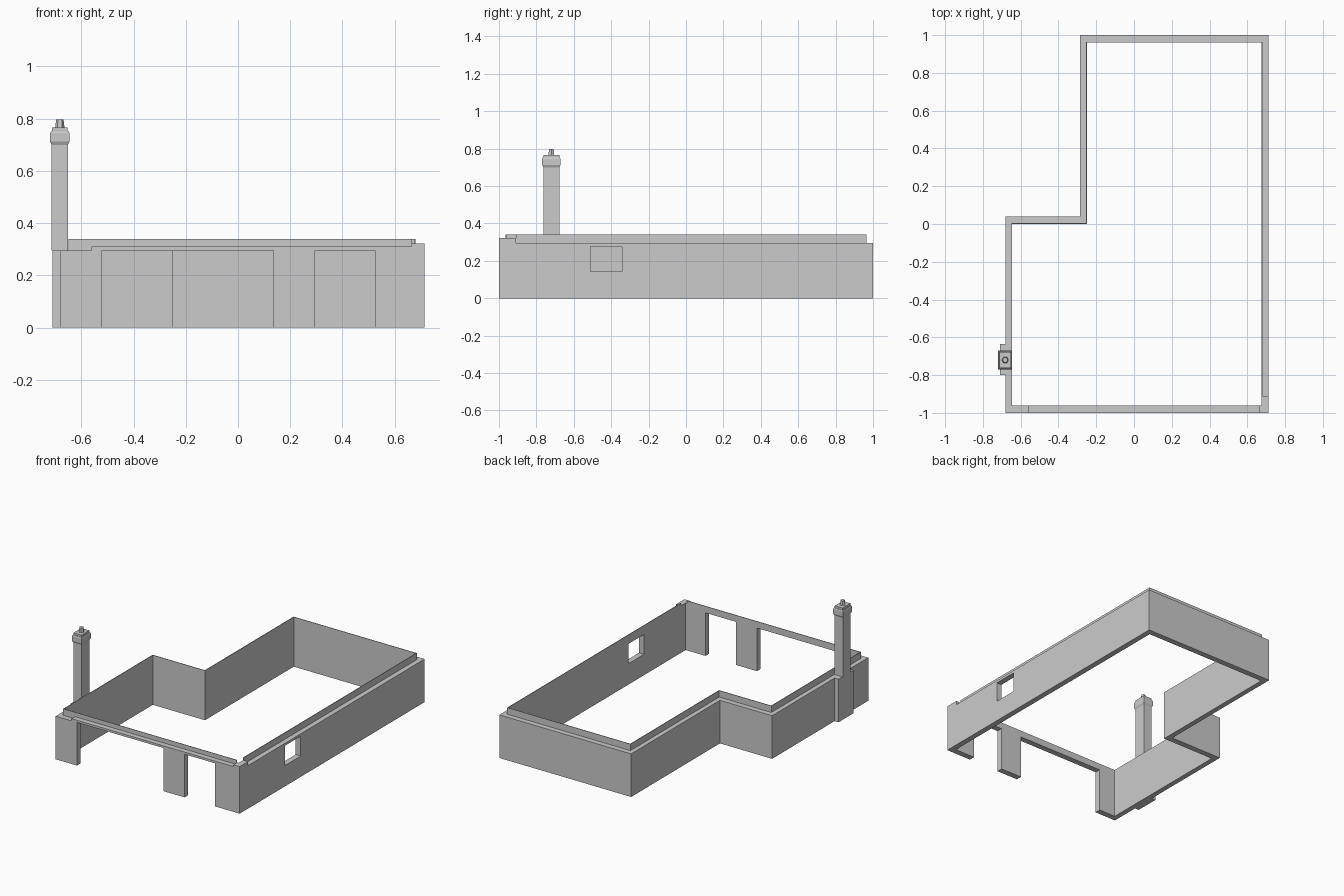
import bpy, bmesh, math

if "Cube" in bpy.data.objects:
    bpy.data.objects.remove(bpy.data.objects["Cube"])

LEDGE, TOP, LIP = 0.295, 0.34, 0.004


def finish(name, bm):
    bmesh.ops.recalc_face_normals(bm, faces=bm.faces)
    me = bpy.data.meshes.new(name)
    bm.to_mesh(me)
    bm.free()
    ob = bpy.data.objects.new(name, me)
    bpy.context.collection.objects.link(ob)
    return ob


def loft(name, rings):
    """Skin a closed solid through rings of equal point count."""
    bm = bmesh.new()
    vs = [[bm.verts.new(p) for p in r] for r in rings]
    n = len(vs[0])
    for a, b in zip(vs, vs[1:]):
        for i in range(n):
            j = (i + 1) % n
            bm.faces.new((a[i], a[j], b[j], b[i]))
    bm.faces.new(vs[0][::-1])
    bm.faces.new(vs[-1])
    return finish(name, bm)


def prism(name, pts, z0, z1):
    return loft(name, [[(x, y, z) for x, y in pts] for z in (z0, z1)])


def rect(x0, x1, y0, y1):
    return [(x0, y0), (x1, y0), (x1, y1), (x0, y1)]


# Stepped wall run, open along the front where the doorways are
outer = [(0.525, -1), (0.713, -1), (0.713, 1), (-0.285, 1),
         (-0.285, 0.04), (-0.68, 0.04), (-0.68, -1), (-0.52, -1)]
inner = [(0.525, -0.96), (0.675, -0.96), (0.675, 0.96), (-0.25, 0.96),
         (-0.25, 0), (-0.645, 0), (-0.645, -0.96), (-0.52, -0.96)]
walls = prism("walls", outer + inner[::-1], 0, LEDGE)

# Window through the right wall
cutter = prism("window_cutter", rect(0.6, 0.8, -0.51, -0.342), 0.143, 0.278)
cutter.hide_render = True
mod = walls.modifiers.new("window", 'BOOLEAN')
mod.operation = 'DIFFERENCE'
mod.solver = 'EXACT'
mod.object = cutter
bpy.context.view_layer.objects.active = walls
bpy.ops.object.modifier_apply(modifier=mod.name)
bpy.data.objects.remove(cutter)

# Pier between the doorways, lintel above them, raised front corner
prism("front_pier", rect(0.135, 0.295, -1, -0.96), 0, LEDGE)
prism("front_lintel", rect(-0.56, 0.665, -1, -0.96 - LIP), LEDGE, 0.31)
prism("corner_cap", [(0.665, -1), (0.713, -1), (0.713, -0.91), (0.675, -0.91),
                     (0.675, -0.96), (0.665, -0.96)], LEDGE, 0.322)

# Thin parapet standing on the inner edge of the walls
path = [(0.665, -0.96)] + inner[:0:-1][1:-1] + [(0.675, 0.96), (0.675, -0.91)]
path = [(0.665, -0.96), (-0.645, -0.96), (-0.645, 0), (-0.25, 0),
        (-0.25, 0.96), (0.675, 0.96), (0.675, -0.91)]
shift = [(0, -1), (-1, -1), (-1, 1), (-1, 1), (-1, 1), (1, 1), (1, 0)]
back = [(x + LIP * a, y + LIP * b) for (x, y), (a, b) in zip(path, shift)]
prism("parapet", path + back[::-1], LEDGE, TOP)

# Chimney breast, stack with flared head, and pot
prism("chimney_breast", rect(-0.71, -0.68, -0.80, -0.635), 0, LEDGE)
cx, cy = -0.682, -0.72
profile = [(0.031, 0.043, LEDGE), (0.031, 0.043, 0.70), (0.037, 0.049, 0.712),
           (0.037, 0.049, 0.745), (0.034, 0.046, 0.752), (0.030, 0.043, 0.752),
           (0.030, 0.043, 0.766)]
loft("chimney_stack", [[(x, y, z) for x, y in rect(cx - a, cx + a, cy - b, cy + b)]
                       for a, b, z in profile])
loft("chimney_pot", [[(cx + r * math.cos(i * math.pi / 3),
                       cy + r * math.sin(i * math.pi / 3), z) for i in range(6)]
                     for r, z in ((0.018, 0.766), (0.014, 0.797))])
